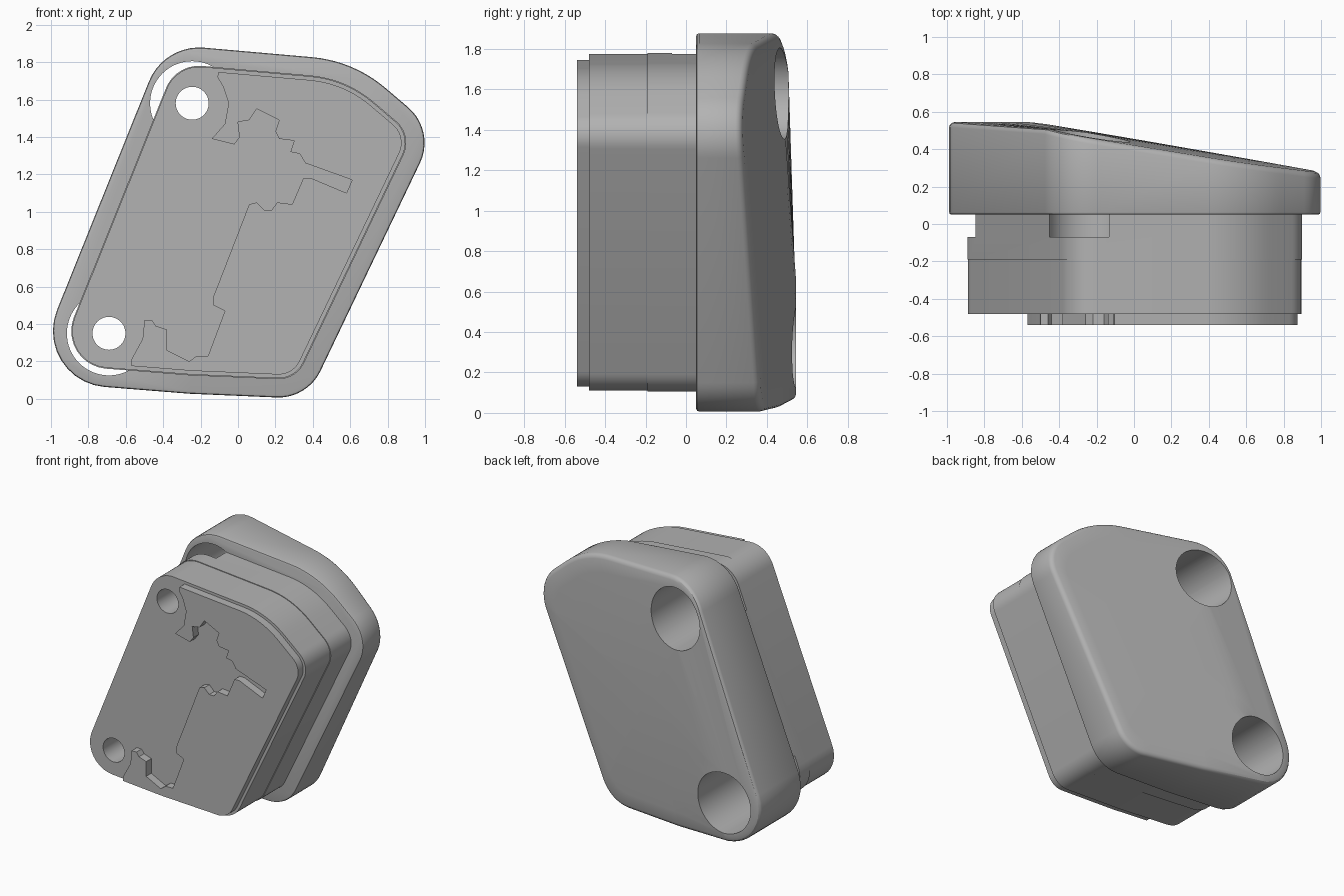
import bpy
import bmesh
import math
from mathutils import Vector

cube = bpy.data.objects.get("Cube")
if cube:
    bpy.data.objects.remove(cube, do_unlink=True)

grey = bpy.data.materials.new("plain_grey")
grey.use_nodes = True
colour = (0.45, 0.45, 0.45, 1)
grey.diffuse_color = colour
grey.node_tree.nodes["Principled BSDF"].inputs["Base Color"].default_value = colour

# Body outline in the x-z plane, clockwise: corner x, corner z, fillet radius
CORNERS = [(-0.396, 1.896, 0.29), (0.618, 1.807, 0.7), (1.056, 1.434, 0.25),
           (0.37, 0, 0.25), (-0.26, 0.027, 1), (-1.12, 0.096, 0.3)]
HOLES = [(-0.245, 1.58), (-0.69, 0.35)]
FLANGE_FRONT = 0.05

# Stepped edge of the raised front plate, from bottom to top
STEP = [(-.57, .08), (-.57, .21), (-.51, .32), (-.50, .42), (-.46, .42), (-.44, .39),
        (-.38, .37), (-.38, .26), (-.26, .20), (-.22, .23), (-.16, .23), (-.07, .47),
        (-.13, .50), (-.13, .55), (.06, 1.04), (.10, 1.05), (.14, 1.01), (.18, 1.01),
        (.21, 1.05), (.29, 1.04), (.35, 1.18), (.39, 1.18), (.58, 1.10), (.61, 1.17),
        (.36, 1.26), (.33, 1.31), (.28, 1.32), (.30, 1.38), (.22, 1.39), (.20, 1.43),
        (.22, 1.49), (.10, 1.55), (.06, 1.49), (0, 1.48), (.01, 1.40), (-.02, 1.36),
        (-.14, 1.39), (-.07, 1.47), (-.05, 1.58), (-.08, 1.67), (-.11, 1.72),
        (-.10, 1.77), (-.10, 2), (-1.2, 2), (-1.2, .08)]


def outline(inset, steps=10):
    """Rounded body outline, moved inward by the given amount."""
    points = []
    count = len(CORNERS)
    for i, (x, z, radius) in enumerate(CORNERS):
        corner = Vector((x, z))
        before = (corner - Vector(CORNERS[i - 1][:2])).normalized()
        after = (Vector(CORNERS[(i + 1) % count][:2]) - corner).normalized()
        n1 = Vector((-before.y, before.x))
        n2 = Vector((-after.y, after.x))
        centre = corner - (n1 + n2) * radius / (1 + n1.dot(n2))
        start = math.atan2(n1.y, n1.x)
        turn = math.acos(max(-1, min(1, n1.dot(n2))))
        for k in range(steps + 1):
            angle = start - turn * k / steps
            points.append(centre + (radius - inset) * Vector((math.cos(angle), math.sin(angle))))
    return points


def circle(centre, radius, sides=64):
    return [(centre[0] + radius * math.cos(math.tau * i / sides),
             centre[1] + radius * math.sin(math.tau * i / sides)) for i in range(sides)]


def loft(name, rings):
    """Solid made by joining rings of 3D points, capped at both ends."""
    bm = bmesh.new()
    loops = [[bm.verts.new(p) for p in ring] for ring in rings]
    for a, b in zip(loops, loops[1:]):
        for i in range(len(a)):
            bm.faces.new((a[i - 1], a[i], b[i], b[i - 1]))
    bm.faces.new(loops[0])
    bm.faces.new(loops[-1][::-1])
    bmesh.ops.recalc_face_normals(bm, faces=bm.faces)
    mesh = bpy.data.meshes.new(name)
    bm.to_mesh(mesh)
    bm.free()
    mesh.materials.append(grey)
    obj = bpy.data.objects.new(name, mesh)
    bpy.context.collection.objects.link(obj)
    return obj


def prism(name, points, front, back):
    return loft(name, [[(x, y, z) for x, z in points] for y in (front, back)])


def activate(obj):
    bpy.ops.object.select_all(action="DESELECT")
    obj.select_set(True)
    bpy.context.view_layer.objects.active = obj


def cut(obj, cutter):
    cutter.hide_render = True
    mod = obj.modifiers.new("cut", "BOOLEAN")
    mod.operation = "DIFFERENCE"
    mod.solver = "EXACT"
    mod.object = cutter
    activate(obj)
    bpy.ops.object.modifier_apply(modifier=mod.name)
    bpy.data.objects.remove(cutter, do_unlink=True)


def back_height(x, z):
    """Sloping, slightly crowned back surface."""
    return min(0.545, 0.455 - 0.17 * x - 0.035 * (z - 0.85) ** 2)


# Back flange: softened front edge, rounded rim and crowned back
rings = [[(x, FLANGE_FRONT + d, z) for x, z in outline(inset)]
         for inset, d in ((0.015, 0), (0.004, 0.004), (0, 0.015))]
for inset, drop in ((0, 0.03), (0.004, 0.017), (0.013, 0.006), (0.03, 0)):
    rings.append([(x, back_height(x, z) - drop, z) for x, z in outline(inset)])
middle = Vector((0, 0.93))
for scale in (0.9, 0.8, 0.7, 0.6, 0.5, 0.4, 0.3, 0.2, 0.1, 0.02):
    ring = [middle + (p - middle) * scale for p in outline(0.03)]
    rings.append([(x, back_height(x, z), z) for x, z in ring])
flange = loft("back_flange", rings)

# Plug in two sections, the front one a touch smaller
plug_back = prism("plug_rear_section", outline(0.098), -0.19, FLANGE_FRONT)
plug_front = prism("plug_front_section", outline(0.103), -0.48, -0.19)

# Raised front plate with its stepped left edge
plate = prism("raised_front_plate", outline(0.123), -0.54, -0.48)
cut(plate, prism("step_cutter", STEP, -0.7, -0.3))

# Wide bores from the back, narrow holes through the front
for hole in HOLES:
    for part in (flange, plug_back):
        cut(part, prism("bore_cutter", circle(hole, 0.225), -0.07, 1))
    for part in (plug_back, plug_front):
        cut(part, prism("hole_cutter", circle(hole, 0.088), -1, 1))

for part in (flange, plug_back, plug_front, plate):
    activate(part)
    bpy.ops.object.shade_smooth_by_angle(angle=math.radians(30))
